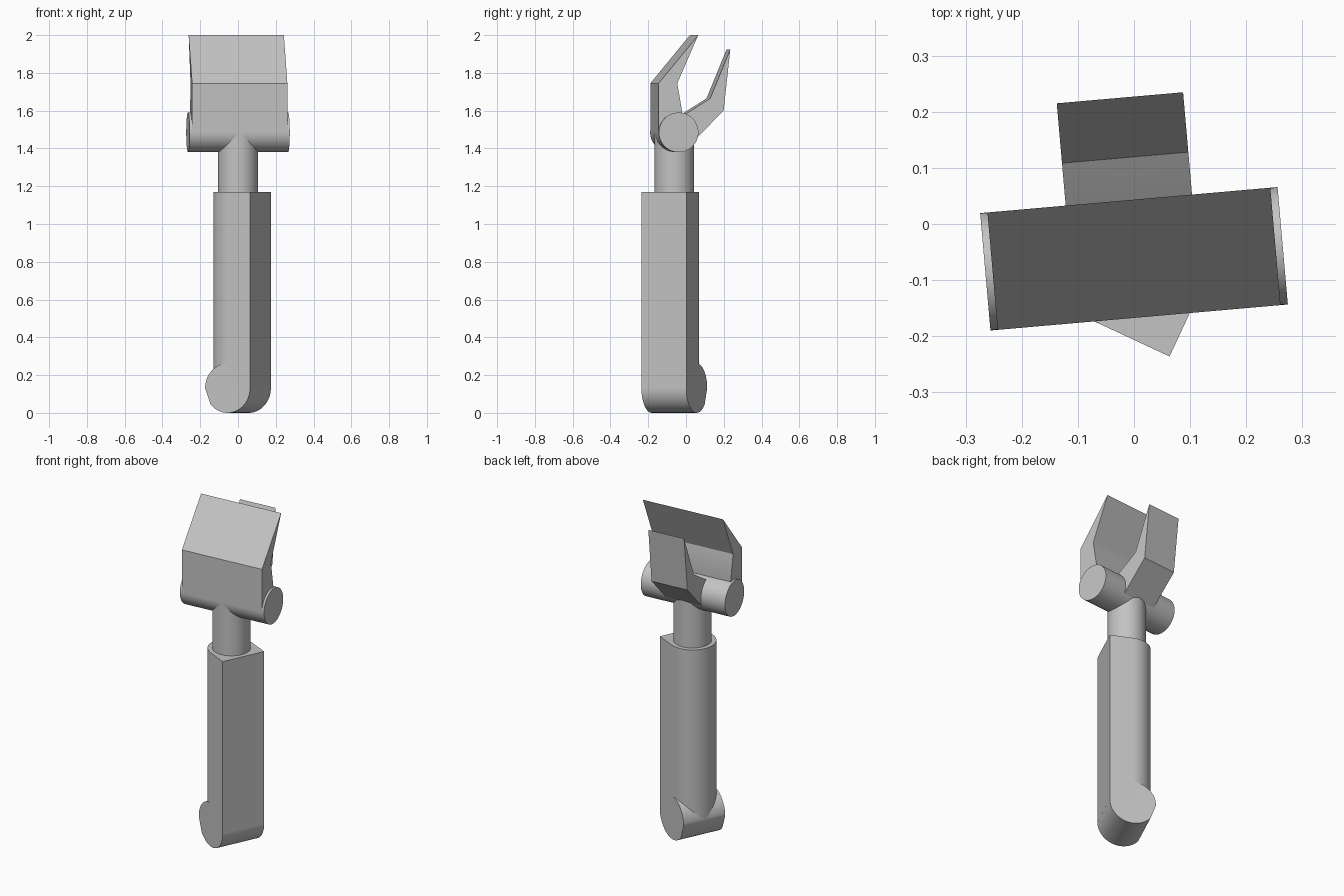
import bpy, bmesh, math
from mathutils import Vector

if "Cube" in bpy.data.objects:
    bpy.data.objects.remove(bpy.data.objects["Cube"])

grey = bpy.data.materials.new("plain grey")
grey.diffuse_color = (0.55, 0.55, 0.55, 1)
grey.use_nodes = True
grey.node_tree.nodes["Principled BSDF"].inputs["Base Color"].default_value = grey.diffuse_color

Z = Vector((0, 0, 1))


def heading(deg):
    a = math.radians(deg)
    return Vector((math.cos(a), math.sin(a), 0))


def arc(r, start, end, n):
    """Points on an arc, both ends included."""
    angles = [math.radians(start + (end - start) * i / n) for i in range(n + 1)]
    return [(r * math.cos(a), r * math.sin(a)) for a in angles]


def prism(name, profile, origin, a, b, start, end):
    """Extrude a profile drawn on axes a, b along their cross product."""
    axis = a.cross(b)
    bm = bmesh.new()
    rings = [[bm.verts.new(origin + a * u + b * v + axis * d) for u, v in profile]
             for d in (start, end)]
    n = len(profile)
    bm.faces.new(rings[0][::-1])
    bm.faces.new(rings[1])
    for i in range(n):
        j = (i + 1) % n
        bm.faces.new((rings[0][i], rings[0][j], rings[1][j], rings[1][i]))
    bmesh.ops.recalc_face_normals(bm, faces=bm.faces)
    mesh = bpy.data.meshes.new(name)
    bm.to_mesh(mesh)
    bm.free()
    mesh.materials.append(grey)
    obj = bpy.data.objects.new(name, mesh)
    bpy.context.collection.objects.link(obj)
    bpy.ops.object.select_all(action='DESELECT')
    obj.select_set(True)
    bpy.context.view_layer.objects.active = obj
    bpy.ops.object.shade_smooth_by_angle(angle=math.radians(30))
    return obj


base = Vector((0, -0.062, 0))
R = 0.131                            # forearm half width
r = 0.105                            # wrist and crossbar radius
arm_x, arm_y = heading(-25), heading(65)

# Forearm: flat on one side, half round on the other
prism("forearm", [(R, -R), (R, R)] + arc(R, 90, 270, 32), base, arm_x, arm_y, R, 1.17)

# Elbow pivot: round barrel with a flat on its lower rear side
prism("elbow_pivot", arc(R, 220, 540, 56), base + Z * R, arm_x, Z, -R, R)

# Wrist post
prism("wrist", arc(r, 0, 352.5, 47), base, heading(0), heading(90), 1.16, 1.485)

# Crossbar and both jaws share a frame turned slightly about z
hub = base + Z * 1.485
back = heading(95)
prism("crossbar", arc(r, 0, 352.5, 47), hub, back, Z, -0.266, 0.266)

# Wide front jaw
prism("front_jaw", [(-r, 0), (0.0, 0), (0.021, 0.10), (-0.006, 0.26),
                    (0.105, 0.515), (-r, 0.26)], hub, back, Z, -0.253, 0.253)

# Narrow rear jaw
prism("rear_jaw", [(0.07, -0.07), (0.252, 0.115), (0.288, 0.44),
                   (0.181, 0.18), (0.045, 0.094), (-0.02, 0.04)],
      hub, back, Z, -0.113, 0.113)
